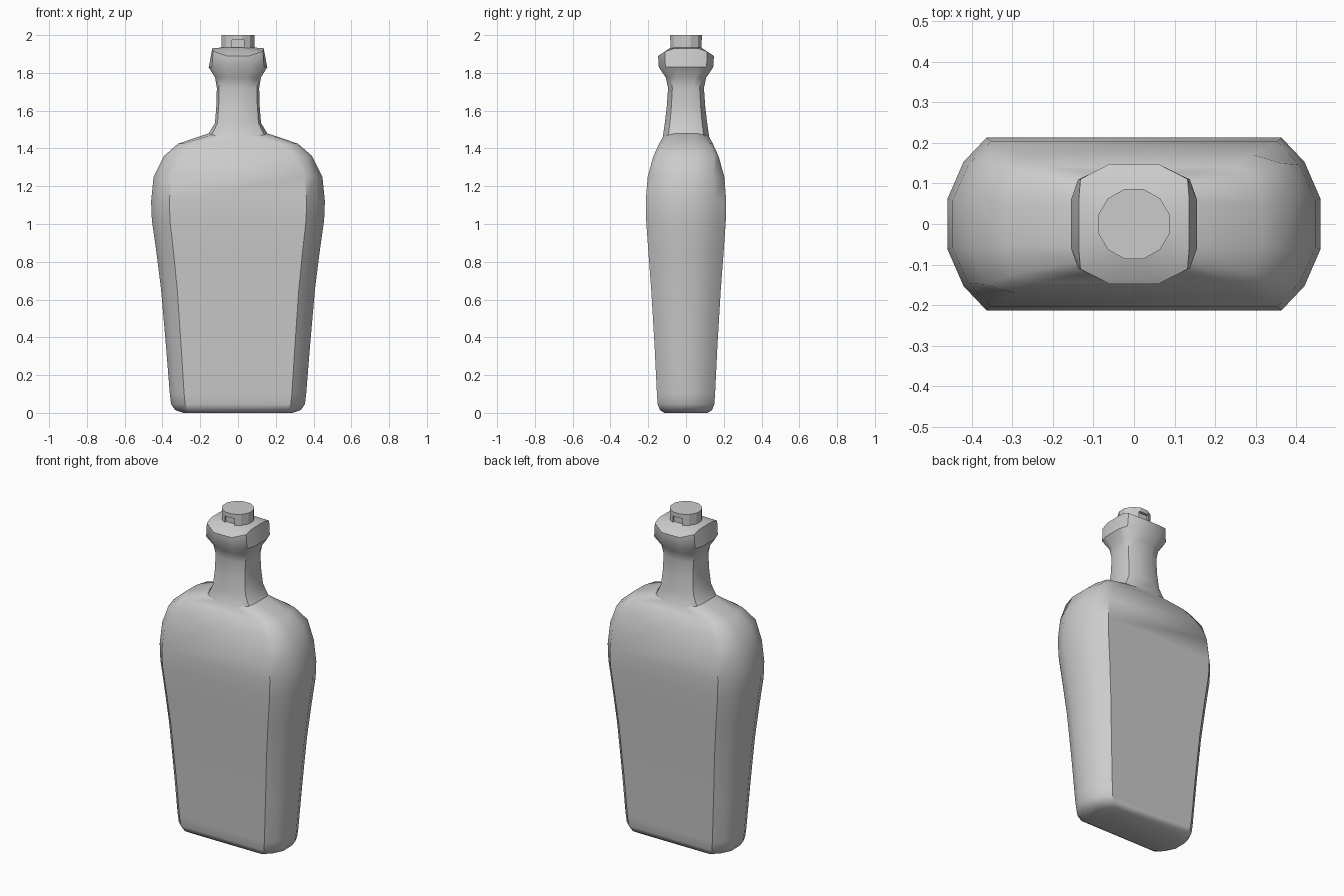
import bpy, bmesh, math

if "Cube" in bpy.data.objects:
    bpy.data.objects.remove(bpy.data.objects["Cube"])

# Quadrant corner fractions (front, diagonal, side) for each cross-section style
BODY = [(0.79, 1.0), (0.913, 0.72), (1.0, 0.29)]
SHOULDER = [(0.74, 1.0), (0.93, 0.87), (1.0, 0.36)]
NECK = [(0.42, 1.0), (0.89, 0.76), (1.0, 0.42)]
RIM = [(0.44, 1.0), (0.97, 0.75), (1.0, 0.42)]
ROUND = [(0.268, 1.0), (0.732, 0.732), (1.0, 0.268)]


def ring(bm, z, rx, ry, style, drop=0.0):
    q = [(fx * rx, fy * ry, z - drop * k) for (fx, fy), k in zip(style, (1, 0.4, 0))]
    pts = [(x, y, h) for x, y, h in reversed(q)]
    pts += [(-x, y, h) for x, y, h in q]
    pts += [(-x, -y, h) for x, y, h in reversed(q)]
    pts += [(x, -y, h) for x, y, h in q]
    return [bm.verts.new(p) for p in pts]


def loft(name, rows, angle):
    bm = bmesh.new()
    rings = [ring(bm, *r) for r in rows]
    n = len(rings[0])
    for a, b in zip(rings, rings[1:]):
        for i in range(n):
            j = (i + 1) % n
            bm.faces.new((a[i], a[j], b[j], b[i]))
    bm.faces.new(rings[0][::-1])
    bm.faces.new(rings[-1])
    bmesh.ops.recalc_face_normals(bm, faces=bm.faces)
    me = bpy.data.meshes.new(name)
    bm.to_mesh(me)
    bm.free()
    ob = bpy.data.objects.new(name, me)
    bpy.context.collection.objects.link(ob)
    bpy.ops.object.select_all(action='DESELECT')
    ob.select_set(True)
    bpy.context.view_layer.objects.active = ob
    bpy.ops.object.shade_smooth_by_angle(angle=math.radians(angle))
    return ob


# Flask body, shoulders, neck and collar: z, half width, half depth, style, front drop
loft("flask", [
    (0.00, 0.29, 0.115, BODY),
    (0.015, 0.332, 0.138, BODY),
    (0.045, 0.354, 0.150, BODY),
    (0.10, 0.361, 0.154, BODY),
    (0.35, 0.381, 0.166, BODY),
    (0.65, 0.407, 0.184, BODY),
    (0.85, 0.432, 0.199, BODY),
    (1.02, 0.456, 0.211, BODY),
    (1.12, 0.46, 0.213, BODY),
    (1.25, 0.447, 0.203, BODY),
    (1.36, 0.392, 0.172, SHOULDER),
    (1.425, 0.318, 0.142, SHOULDER),
    (1.48, 0.155, 0.123, NECK, 0.02),
    (1.535, 0.122, 0.112, NECK),
    (1.62, 0.115, 0.102, NECK),
    (1.72, 0.112, 0.095, NECK),
    (1.775, 0.121, 0.107, NECK),
    (1.83, 0.155, 0.144, NECK),
    (1.93, 0.136, 0.148, RIM, 0.04),
    (1.935, 0.08, 0.08, ROUND),
], 40)

# Stopper with a shallow slot at front and back
stopper = loft("stopper", [(1.88, 0.088, 0.086, ROUND), (2.0, 0.088, 0.086, ROUND)], 25)
for s in (-1, 1):
    bpy.ops.mesh.primitive_cube_add(size=1, location=(0, s * 0.09, 1.935))
    cut = bpy.context.object
    cut.name = "slot_cutter"
    cut.scale = (0.064, 0.04, 0.08)
    cut.hide_render = True
    cut.hide_viewport = True
    mod = stopper.modifiers.new("slot", 'BOOLEAN')
    mod.operation = 'DIFFERENCE'
    mod.object = cut
